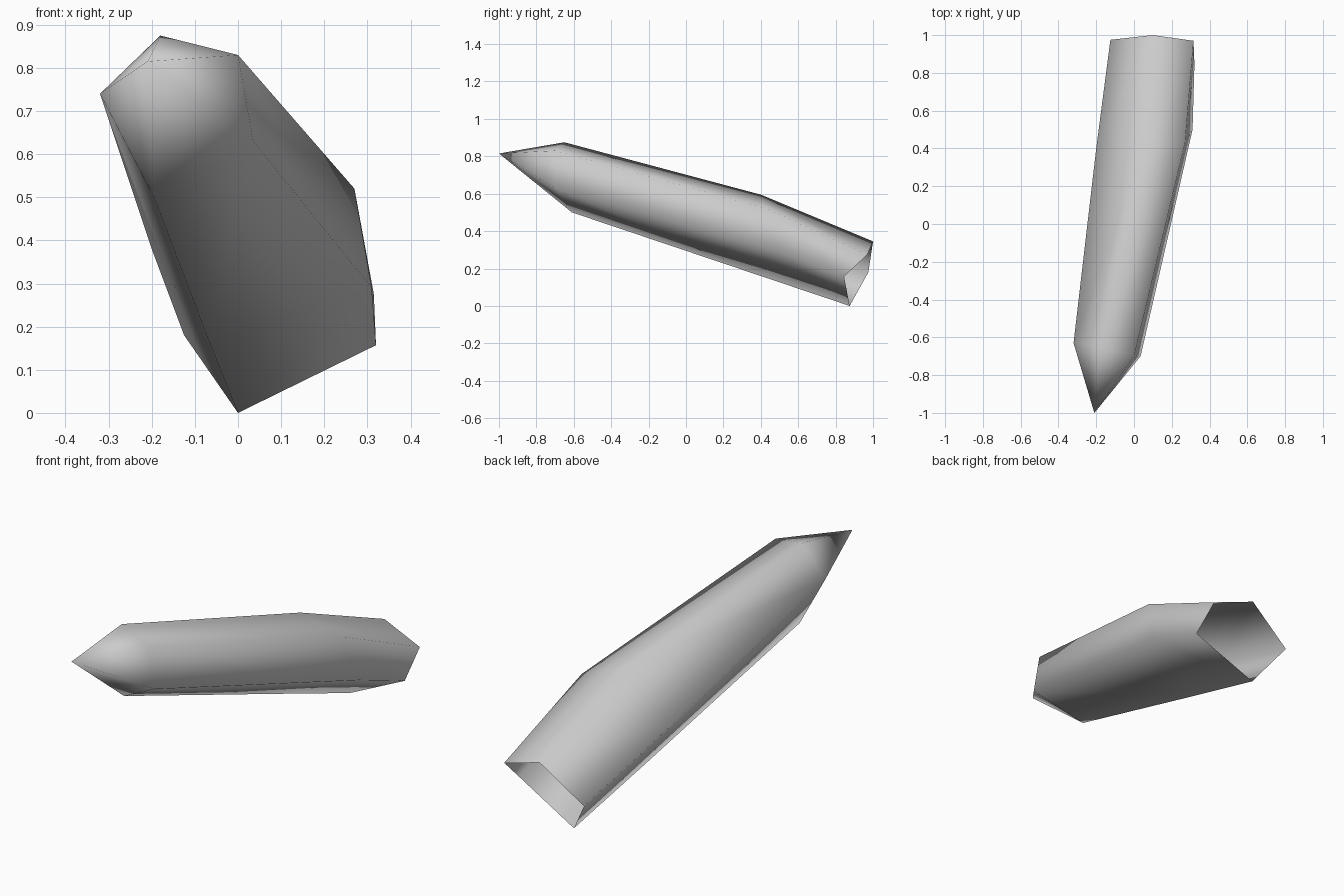
import bpy
import bmesh

cube = bpy.data.objects.get("Cube")
if cube:
    bpy.data.objects.remove(cube, do_unlink=True)

# Plain grey for the whole shell
grey = bpy.data.materials.new("plain grey")
grey.use_nodes = True
grey.diffuse_color = (0.6, 0.6, 0.6, 1)
grey.node_tree.nodes["Principled BSDF"].inputs["Base Color"].default_value = (0.6, 0.6, 0.6, 1)

# Five-sided sections from the pointed end to the open end;
# each runs left side, ridge, upper right, lower right, keel
tip_point = (-0.21, -1.0, 0.815)
sections = [
    [(-0.32, -0.63, 0.74), (-0.18, -0.65, 0.875), (0.0, -0.70, 0.83),
     (0.035, -0.70, 0.63), (-0.195, -0.61, 0.50)],
    [(-0.20, 0.40, 0.38), (0.06, 0.40, 0.595), (0.27, 0.43, 0.52),
     (0.31, 0.50, 0.29), (-0.065, 0.40, 0.16)],
    [(-0.125, 0.975, 0.18), (0.10, 1.0, 0.345), (0.315, 0.97, 0.275),
     (0.32, 0.845, 0.157), (0.0, 0.875, 0.0)],
]

bm = bmesh.new()
tip = bm.verts.new(tip_point)
rings = [[bm.verts.new(p) for p in section] for section in sections]
count = len(rings[0])

# Pointed cap, then the walls between neighbouring sections
for i in range(count):
    j = (i + 1) % count
    bm.faces.new((tip, rings[0][i], rings[0][j]))
    for near, far in zip(rings, rings[1:]):
        bm.faces.new((near[i], far[i], far[j], near[j]))

for face in bm.faces:
    face.smooth = True
bmesh.ops.recalc_face_normals(bm, faces=bm.faces)

mesh = bpy.data.meshes.new("pointed_shell")
bm.to_mesh(mesh)
bm.free()
mesh.materials.append(grey)
shell = bpy.data.objects.new("pointed_shell", mesh)
bpy.context.collection.objects.link(shell)
